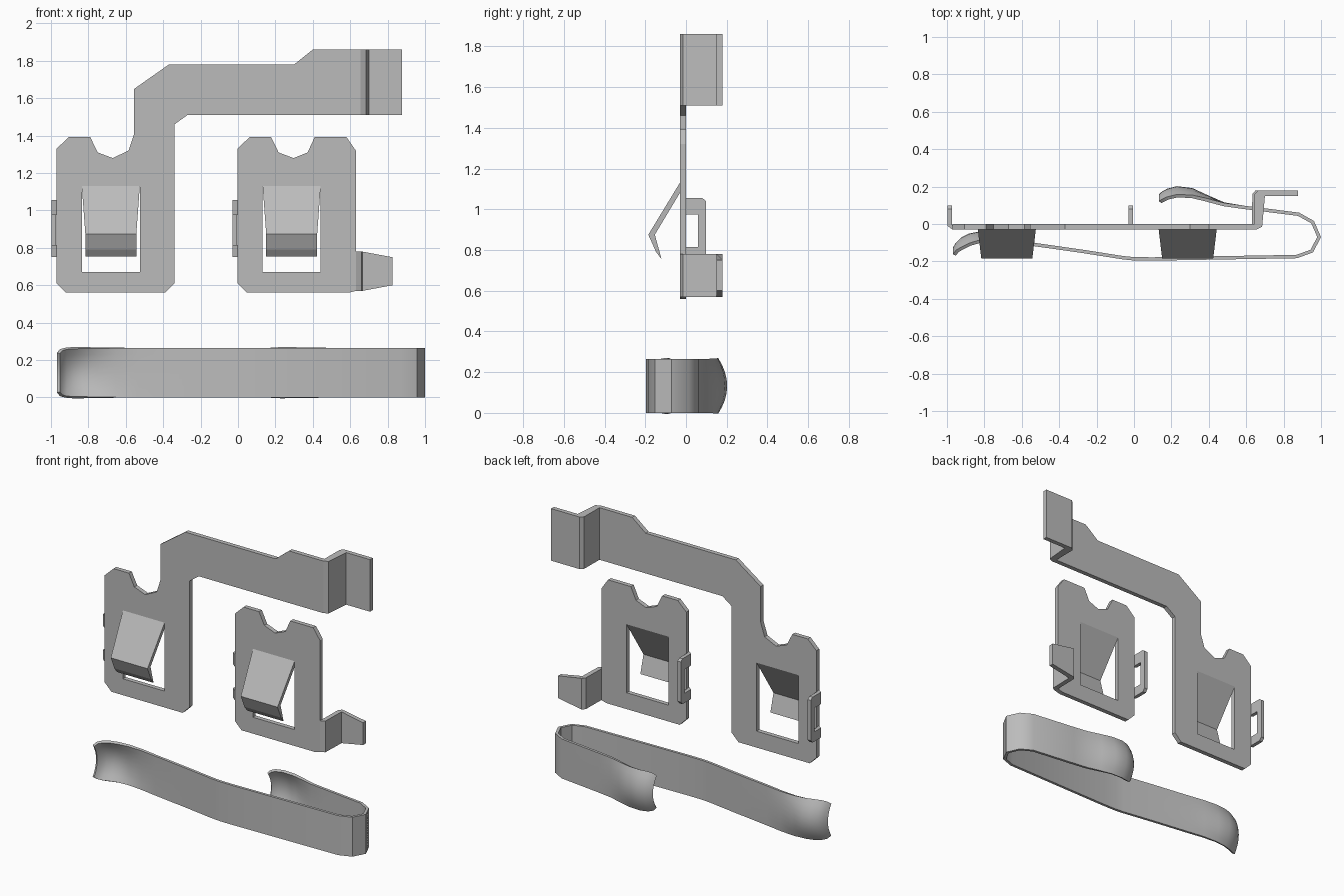
import bpy, bmesh
from mathutils import Vector

cube = bpy.data.objects.get("Cube")
if cube:
    bpy.data.objects.remove(cube, do_unlink=True)

metal = bpy.data.materials.new("grey metal")
metal.use_nodes = True
GREY = (0.5, 0.5, 0.5, 1)
metal.diffuse_color = GREY
metal.node_tree.nodes["Principled BSDF"].inputs["Base Color"].default_value = GREY


def finish(name, bm):
    bmesh.ops.recalc_face_normals(bm, faces=bm.faces)
    mesh = bpy.data.meshes.new(name)
    bm.to_mesh(mesh)
    bm.free()
    mesh.materials.append(metal)
    ob = bpy.data.objects.new(name, mesh)
    bpy.context.collection.objects.link(ob)
    return ob


def prism(name, loops, axis, low, high, adjust=None):
    """Fill outlines (later ones are holes) and extrude them along one axis."""
    bm = bmesh.new()
    for loop in loops:
        vs = []
        for p in loop:
            co = list(p)
            co.insert(axis, low)
            vs.append(bm.verts.new(co))
        for a, b in zip(vs, vs[1:] + vs[:1]):
            bm.edges.new((a, b))
    bmesh.ops.triangle_fill(bm, use_beauty=True, edges=bm.edges[:])
    bmesh.ops.dissolve_limit(bm, angle_limit=0.01, verts=bm.verts[:], edges=bm.edges[:])
    ext = bmesh.ops.extrude_face_region(bm, geom=bm.faces[:])
    shift = Vector((0, 0, 0))
    shift[axis] = high - low
    for v in ext["geom"]:
        if isinstance(v, bmesh.types.BMVert):
            v.co += shift
    if adjust:
        for v in bm.verts:
            adjust(v.co)
    return finish(name, bm)


FRONT, BACK = -0.03, 0.0


def window(x):
    return [(x + 0.135, 0.67), (x + 0.445, 0.67), (x + 0.445, 1.13), (x + 0.135, 1.13)]


def notch(x):
    """Top left edge with its dip, listed from right to left."""
    return [(x + 0.375, 1.31), (x + 0.30, 1.28), (x + 0.22, 1.31), (x + 0.18, 1.392),
            (x + 0.065, 1.392), (x, 1.33), (x, 0.61), (x + 0.05, 0.56)]


def terminal_details(side, x):
    # Bent spring tongue, narrowing towards its free end
    mid = x + 0.29

    def taper(co):
        t = min(1, (1.13 - co.z) / 0.25)
        co.x = mid + (co.x - mid) * (1 - 0.12 * t)
    tongue = [(FRONT, 1.13), (-0.185, 0.875), (-0.147, 0.79),
              (-0.12, 0.755), (-0.153, 0.875), (BACK, 1.13)]
    prism(side + "_tongue", [tongue], 0, x + 0.135, x + 0.445, taper)

    # Side loop folded back from the plate edge
    loop = [(-0.01, 0.75), (0.08, 0.75), (0.098, 0.77), (0.098, 1.04), (0.08, 1.055),
            (-0.01, 1.055), (-0.01, 0.975), (0.058, 0.975), (0.058, 0.815), (-0.01, 0.815)]
    prism(side + "_side_loop", [loop], 0, x - 0.027, x - 0.003)
    fold = [(x, FRONT), (x, BACK), (x - 0.003, -0.01), (x - 0.027, -0.01)]
    for part, z0, z1 in (("lower", 0.75, 0.815), ("upper", 0.975, 1.055)):
        prism(side + "_loop_fold_" + part, [fold], 2, z0, z1)


# Right terminal plate with its long arm
XR, XL = -0.97, -0.003
right_outline = [(-0.39, 0.56), (-0.34, 0.61), (-0.34, 1.46), (-0.27, 1.51), (0.64, 1.51),
                 (0.64, 1.86), (0.40, 1.86), (0.30, 1.78), (-0.37, 1.78), (-0.555, 1.65),
                 (-0.555, 1.41), (-0.585, 1.32)] + notch(XR)[1:]
prism("right_plate", [right_outline, window(XR)], 1, FRONT, BACK)
terminal_details("right", XR)

# Stepped end of the arm
arm_end = [(0.64, FRONT), (0.655, FRONT), (0.685, -0.015), (0.70, 0.15), (0.877, 0.15),
           (0.877, 0.18), (0.665, 0.18), (0.645, 0.16), (0.643, BACK), (0.64, BACK)]
prism("arm_end", [arm_end], 2, 1.51, 1.86)

# Left terminal plate
left_outline = [(0.59, 0.56), (0.63, 0.57), (0.63, 1.32), (0.58, 1.392),
                (0.41, 1.392)] + notch(XL)
prism("left_plate", [left_outline, window(XL)], 1, FRONT, BACK)
terminal_details("left", XL)


# Stepped tab with clipped corners
def clip(co):
    if co.x > 0.82:
        co.z += 0.03 if co.z < 0.675 else -0.03


tab = [(0.63, FRONT), (0.66, -0.015), (0.665, 0.15), (0.797, 0.15), (0.825, 0.15),
       (0.825, 0.18), (0.797, 0.18), (0.65, 0.18), (0.633, 0.16), (0.63, BACK)]
prism("left_tab", [tab], 2, 0.57, 0.78, clip)

# Bent strip spring: x, y, bulge of the dished ends, half height
H = 0.1325
path = [(-0.96, -0.165, 0.035, 0.105), (-0.945, -0.145, 0.04, 0.122), (-0.92, -0.13, 0.05, 0.129),
        (-0.88, -0.11, 0.05, H), (-0.83, -0.095, 0.045, H), (-0.75, -0.086, 0.025, H),
        (-0.65, -0.092, 0.008, H), (-0.53, -0.11, 0, H), (-0.27, -0.147, 0, H),
        (-0.06, -0.18, 0, H), (0, -0.186, 0, H), (0.1, -0.187, 0, H), (0.87, -0.174, 0, H),
        (0.95, -0.145, 0, H), (0.99, -0.07, 0, H), (0.955, 0.01, 0, H), (0.88, 0.052, 0, H),
        (0.58, 0.09, 0, H), (0.48, 0.104, 0.003, H), (0.39, 0.128, 0.018, H),
        (0.31, 0.147, 0.036, H), (0.23, 0.15, 0.043, H), (0.18, 0.138, 0.042, 0.13),
        (0.155, 0.126, 0.04, 0.122), (0.14, 0.117, 0.036, 0.105)]
bm = bmesh.new()
N = 8
rows = []
for x, y, bulge, half in path:
    row = []
    for i in range(N + 1):
        s = 2 * i / N - 1
        row.append(bm.verts.new((x, y + bulge * (1 - s * s), H + s * half)))
    rows.append(row)
for a, b in zip(rows, rows[1:]):
    for i in range(N):
        bm.faces.new((a[i], a[i + 1], b[i + 1], b[i]))
spring = finish("strip_spring", bm)
mod = spring.modifiers.new("thickness", "SOLIDIFY")
mod.thickness = 0.018
mod.offset = 0
mod.use_even_offset = True
bpy.ops.object.select_all(action="DESELECT")
spring.select_set(True)
bpy.context.view_layer.objects.active = spring
bpy.ops.object.modifier_apply(modifier="thickness")
bpy.ops.object.shade_smooth_by_angle(angle=0.7)
